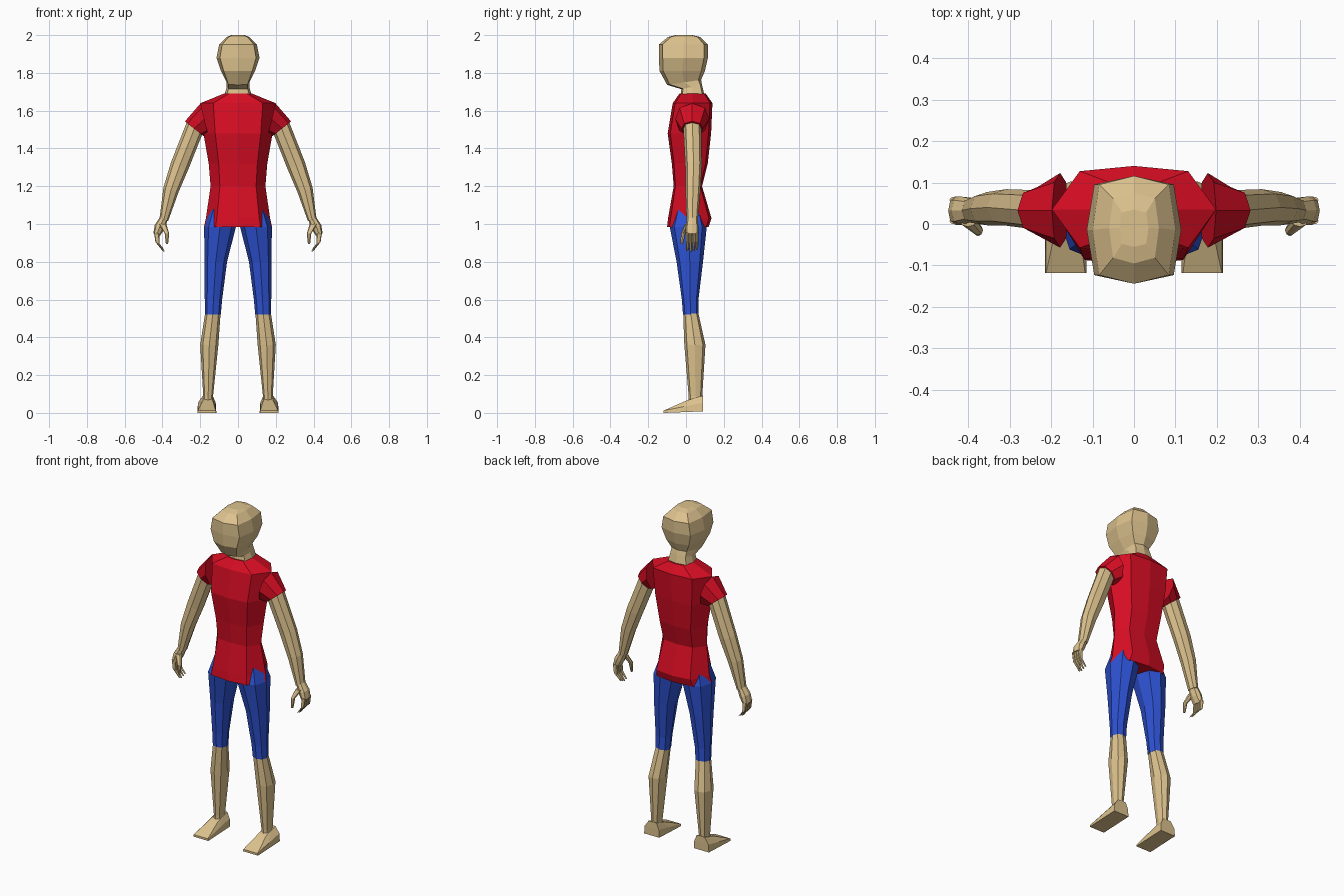
import bpy, bmesh
from mathutils import Vector

cube = bpy.data.objects.get("Cube")
if cube:
    bpy.data.objects.remove(cube, do_unlink=True)


def material(name, red, green, blue):
    color = (red, green, blue, 1)
    mat = bpy.data.materials.new(name)
    mat.use_nodes = True
    mat.diffuse_color = color
    mat.node_tree.nodes["Principled BSDF"].inputs["Base Color"].default_value = color
    return mat


skin = material("tan skin", red=.72, green=.54, blue=.27)
red_cloth = material("red cloth", red=.68, green=.004, blue=.017)
blue_cloth = material("blue cloth", red=.027, green=.085, blue=.65)


def ring(z, wide, deep, x=0, y=0, lean=0, pitch=0, corner=(.72, .75)):
    """Eight-sided section: half width, half depth, and its slope along x and y."""
    kx, ky = corner
    outline = [(1, 0), (kx, ky), (0, 1), (-kx, ky),
               (-1, 0), (-kx, -ky), (0, -1), (kx, -ky)]
    points = []
    for u, v in outline:
        dx, dy = u * wide, v * deep
        points.append(Vector((x + dx, y + dy, z + lean * dx + pitch * dy)))
    return points


def loft(name, mat, *rings, side=1):
    """Skin consecutive sections into a closed, flat-shaded part."""
    bm = bmesh.new()
    loops = [[bm.verts.new((side * p.x, p.y, p.z)) for p in points] for points in rings]
    for lower, upper in zip(loops, loops[1:]):
        for i in range(len(lower)):
            bm.faces.new((lower[i - 1], lower[i], upper[i], upper[i - 1]))
    bm.faces.new(loops[0])
    bm.faces.new(loops[-1])
    bmesh.ops.recalc_face_normals(bm, faces=bm.faces)
    mesh = bpy.data.meshes.new(name)
    bm.to_mesh(mesh)
    bm.free()
    mesh.materials.append(mat)
    part = bpy.data.objects.new(name, mesh)
    bpy.context.collection.objects.link(part)


def pair(name, mat, *rings):
    """Make a left part and its mirrored right part."""
    loft("left_" + name, mat, *rings)
    loft("right_" + name, mat, *rings, side=-1)


# Neck and head
skull = (.84, .84)
loft("head", skin,
     ring(z=1.67, wide=.075, deep=.065, y=.035, corner=skull),
     ring(z=1.725, wide=.06, deep=.055, y=.03, pitch=.2, corner=skull),
     ring(z=1.75, wide=.06, deep=.09, y=-.01, pitch=.15, corner=skull),
     ring(z=1.81, wide=.09, deep=.12, y=-.02, corner=skull),
     ring(z=1.88, wide=.114, deep=.13, y=-.014, corner=skull),
     ring(z=1.95, wide=.1, deep=.13, y=-.014, corner=skull),
     ring(z=1.99, wide=.06, deep=.085, y=-.01, corner=skull),
     ring(z=2, wide=.035, deep=.045, y=-.01, corner=skull))

# Shirt body, from the flared hem to the collar
chest = (.66, .88)
loft("shirt", red_cloth,
     ring(z=.985, wide=.18, deep=.11, y=.01, corner=chest),
     ring(z=1.03, wide=.17, deep=.115, y=.02, corner=chest),
     ring(z=1.2, wide=.145, deep=.075, y=.01, corner=chest),
     ring(z=1.32, wide=.155, deep=.095, y=.02, corner=chest),
     ring(z=1.48, wide=.183, deep=.115, y=.018, corner=chest),
     ring(z=1.64, wide=.198, deep=.105, y=.035, corner=chest),
     ring(z=1.69, wide=.075, deep=.07, y=.035, corner=chest))

# Sleeves
pair("sleeve", red_cloth,
     ring(x=.178, y=.033, z=1.555, wide=.02, deep=.09, lean=4.2),
     ring(x=.233, y=.033, z=1.505, wide=.048, deep=.056, lean=.8))

# Arms
pair("arm", skin,
     ring(x=.225, y=.033, z=1.52, wide=.042, deep=.048, lean=.7),
     ring(x=.308, y=.04, z=1.31, wide=.046, deep=.044, lean=.4),
     ring(x=.355, y=.037, z=1.18, wide=.04, deep=.04, lean=.3),
     ring(x=.393, y=.033, z=1.02, wide=.023, deep=.03, lean=.2))

# Palms
pair("palm", skin,
     ring(x=.393, y=.033, z=1.03, wide=.022, deep=.028, lean=.2),
     ring(x=.415, y=.032, z=.985, wide=.026, deep=.034, lean=.4),
     ring(x=.43, y=.032, z=.945, wide=.018, deep=.034, lean=.3))

# Curled fingers, side by side from front to back
for i, finger in enumerate(("index", "middle", "ring", "little")):
    y = .007 + i * .017
    pair(finger + "_finger", skin,
         ring(x=.431, y=y, z=.955, wide=.014, deep=.008),
         ring(x=.426, y=y, z=.9, wide=.011, deep=.008, lean=.4),
         ring(x=.395, y=y, z=.855 + .006 * abs(i - 1), wide=.006, deep=.006, lean=.7))

# Thumbs
pair("thumb", skin,
     ring(x=.4, y=.008, z=1, wide=.02, deep=.014),
     ring(x=.376, y=-.015, z=.95, wide=.012, deep=.012),
     ring(x=.376, y=-.022, z=.895, wide=.006, deep=.007))

# Shorts, meeting under the shirt
pair("shorts_leg", blue_cloth,
     ring(x=.075, y=.012, z=1.08, wide=.075, deep=.07),
     ring(x=.095, y=.012, z=.985, wide=.084, deep=.098),
     ring(x=.118, y=.02, z=.8, wide=.06, deep=.07),
     ring(x=.13, y=.022, z=.6, wide=.046, deep=.044),
     ring(x=.133, y=.025, z=.52, wide=.042, deep=.041))

# Lower legs with a calf bulge
pair("lower_leg", skin,
     ring(x=.133, y=.025, z=.53, wide=.041, deep=.04),
     ring(x=.152, y=.047, z=.36, wide=.048, deep=.056),
     ring(x=.158, y=.05, z=.09, wide=.026, deep=.036),
     ring(x=.16, y=.05, z=.04, wide=.026, deep=.036))

# Square-toed feet
box = (1, 1)
pair("foot", skin,
     ring(x=.165, y=-.014, z=.004, wide=.05, deep=.104, pitch=.04, corner=box),
     ring(x=.165, y=-.014, z=.033, wide=.047, deep=.104, pitch=.2, corner=box),
     ring(x=.16, y=.045, z=.078, wide=.026, deep=.044, pitch=.3, corner=box))
